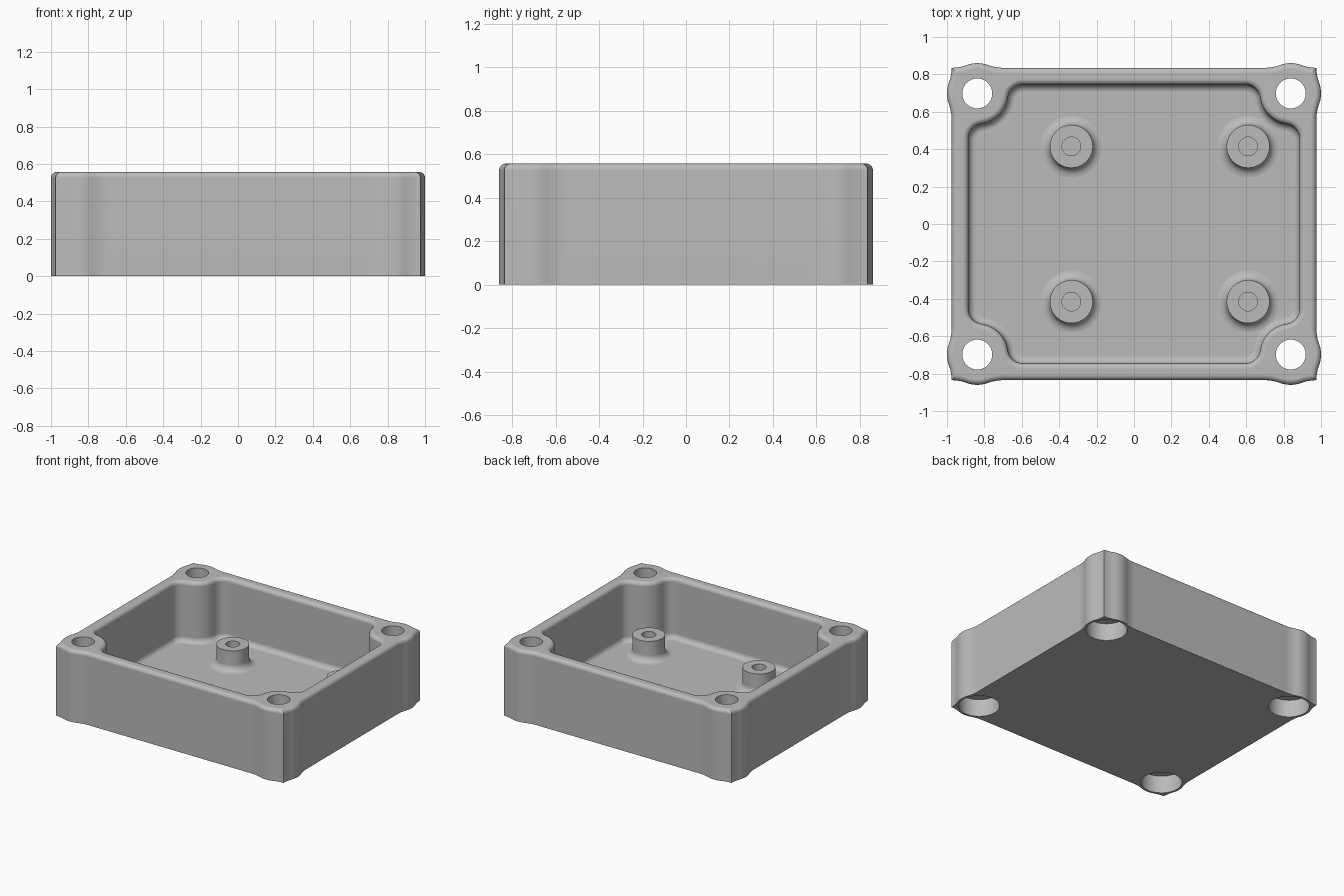
import bpy
import bmesh
from math import atan2, cos, pi, radians, sin, sqrt

if "Cube" in bpy.data.objects:
    bpy.data.objects.remove(bpy.data.objects["Cube"])

HEIGHT, FLOOR = 0.557, 0.09
SCREW_X, SCREW_Y = 0.838, 0.698
EDGE = 0.03          # rounding of the rim
COVE = 0.04          # rounding where the walls meet the floor

grey = bpy.data.materials.new("plain grey")
grey.use_nodes = True
grey.diffuse_color = (0.5, 0.5, 0.5, 1)
grey.node_tree.nodes["Principled BSDF"].inputs["Base Color"].default_value = (0.5, 0.5, 0.5, 1)


def arc(cx, cy, r, a, b, n=8):
    return [(cx + r * cos(a + (b - a) * i / n), cy + r * sin(a + (b - a) * i / n))
            for i in range(n + 1)]


def swap(points):
    return [(y, x) for x, y in points]


def mirrored_loop(quarter):
    """Close a clockwise quarter outline by mirroring it in x and y."""
    loop = []
    for sx, sy in ((1, 1), (1, -1), (-1, -1), (-1, 1)):
        part = [(sx * x, sy * y) for x, y in quarter]
        loop += part if sx == sy else part[::-1]
    return loop


def outer_side(wx, wy, cx, cy, r, f):
    """Wall, soft blend, round screw boss, soft blend, sharp corner."""
    d = wy - cy
    s = sqrt((r + f) ** 2 - (d + f) ** 2)
    t = atan2(d + f, s)
    pts = arc(cx - s, wy + f, f, -pi / 2, -t * 1.0)
    pts += arc(cx, cy, r, pi - t, t, 12)[1:]
    pts += arc(cx + s, wy + f, f, pi + t, 1.5 * pi)[1:-1]
    return [(min(x, wx), y) for x, y in pts] + [(wx, wy)]


def outer_loop(o):
    wx, wy, r, f = 0.975 - o, 0.835 - o, 0.162 - o, 0.25 + o
    side_y = outer_side(wx, wy, SCREW_X, SCREW_Y, r, f)
    side_x = swap(outer_side(wy, wx, SCREW_Y, SCREW_X, r, f))
    return mirrored_loop(side_y + side_x[-2::-1])


def inner_side(wy, cx, cy, r, f):
    """Wall, rounded corner, then half the hollow curve around a screw boss."""
    d = wy - cy
    s = sqrt((r + f) ** 2 - (d - f) ** 2)
    a = -atan2(d - f, s)
    return arc(cx - s, wy - f, f, pi / 2, a) + arc(cx, cy, r, pi + a, 1.25 * pi)[1:]


def inner_loop(o):
    wx, wy, r, f = 0.885 + o, 0.745 + o, 0.165 - o, 0.08 + o
    side_y = inner_side(wy, SCREW_X, SCREW_Y, r, f)
    side_x = swap(inner_side(wx, SCREW_Y, SCREW_X, r, f))
    return mirrored_loop(side_y + side_x[-2::-1])


def loft(name, rings):
    """Solid through (outline, z) rings, capped at both ends."""
    bm = bmesh.new()
    rows = [[bm.verts.new((x, y, z)) for x, y in loop] for loop, z in rings]
    for low, high in zip(rows, rows[1:]):
        for i in range(len(low)):
            bm.faces.new((low[i - 1], low[i], high[i], high[i - 1]))
    bm.faces.new(rows[0])
    bm.faces.new(rows[-1])
    bmesh.ops.recalc_face_normals(bm, faces=bm.faces)
    mesh = bpy.data.meshes.new(name)
    bm.to_mesh(mesh)
    bm.free()
    mesh.materials.append(grey)
    obj = bpy.data.objects.new(name, mesh)
    bpy.context.collection.objects.link(obj)
    return obj


def lathe(name, profile, x, y):
    return loft(name, [(arc(x, y, r, 0, 2 * pi, 40)[:-1], z) for r, z in profile])


def activate(obj):
    bpy.ops.object.select_all(action="DESELECT")
    obj.select_set(True)
    bpy.context.view_layer.objects.active = obj


def cut(obj, cutter):
    activate(obj)
    mod = obj.modifiers.new("cut", "BOOLEAN")
    mod.operation, mod.solver, mod.object = "DIFFERENCE", "EXACT", cutter
    bpy.ops.object.modifier_apply(modifier=mod.name)
    bpy.data.objects.remove(cutter)


def smooth(obj):
    activate(obj)
    bpy.ops.object.shade_smooth_by_angle(angle=radians(30))
    mod = obj.modifiers.new("even shading", "WEIGHTED_NORMAL")
    mod.keep_sharp = True


STEPS = [i / 5 * pi / 2 for i in range(6)]

# Outer body with a rounded top edge
body = loft("enclosure_body", [(outer_loop(0), 0)] + [
    (outer_loop(EDGE * (1 - cos(a))), HEIGHT - EDGE * (1 - sin(a))) for a in STEPS])

# Cavity: coved floor, straight walls, flared rim
cavity = [(inner_loop(-COVE * (1 - sin(a))), FLOOR + COVE * (1 - cos(a))) for a in STEPS]
cavity += [(inner_loop(EDGE * (1 - cos(a))), HEIGHT - EDGE * (1 - sin(a))) for a in STEPS]
cavity.append((inner_loop(EDGE), HEIGHT + 0.1))
cut(body, loft("cavity_cutter", cavity))

# Corner screw holes, widened underneath for the screw heads
for sx in (-1, 1):
    for sy in (-1, 1):
        cut(body, lathe("screw_cutter", [(0.145, -0.1), (0.145, 0.135), (0.08, 0.135), (0.08, 0.7)],
                        sx * SCREW_X, sy * SCREW_Y))
smooth(body)

# Hollow mounting posts with a flared foot
FOOT = 0.05
post = [(0.05, 0.11), (0.05, 0.248), (0.115, 0.248)]
post += [(0.115 + FOOT * (1 - cos(a)), FLOOR + FOOT * (1 - sin(a))) for a in STEPS]
post.append((0.115 + FOOT, FLOOR - 0.01))
for side, x in (("right", -0.335), ("left", 0.61)):
    for end, y in (("front", -0.415), ("back", 0.415)):
        smooth(lathe(f"mounting_post_{end}_{side}", post, x, y))
